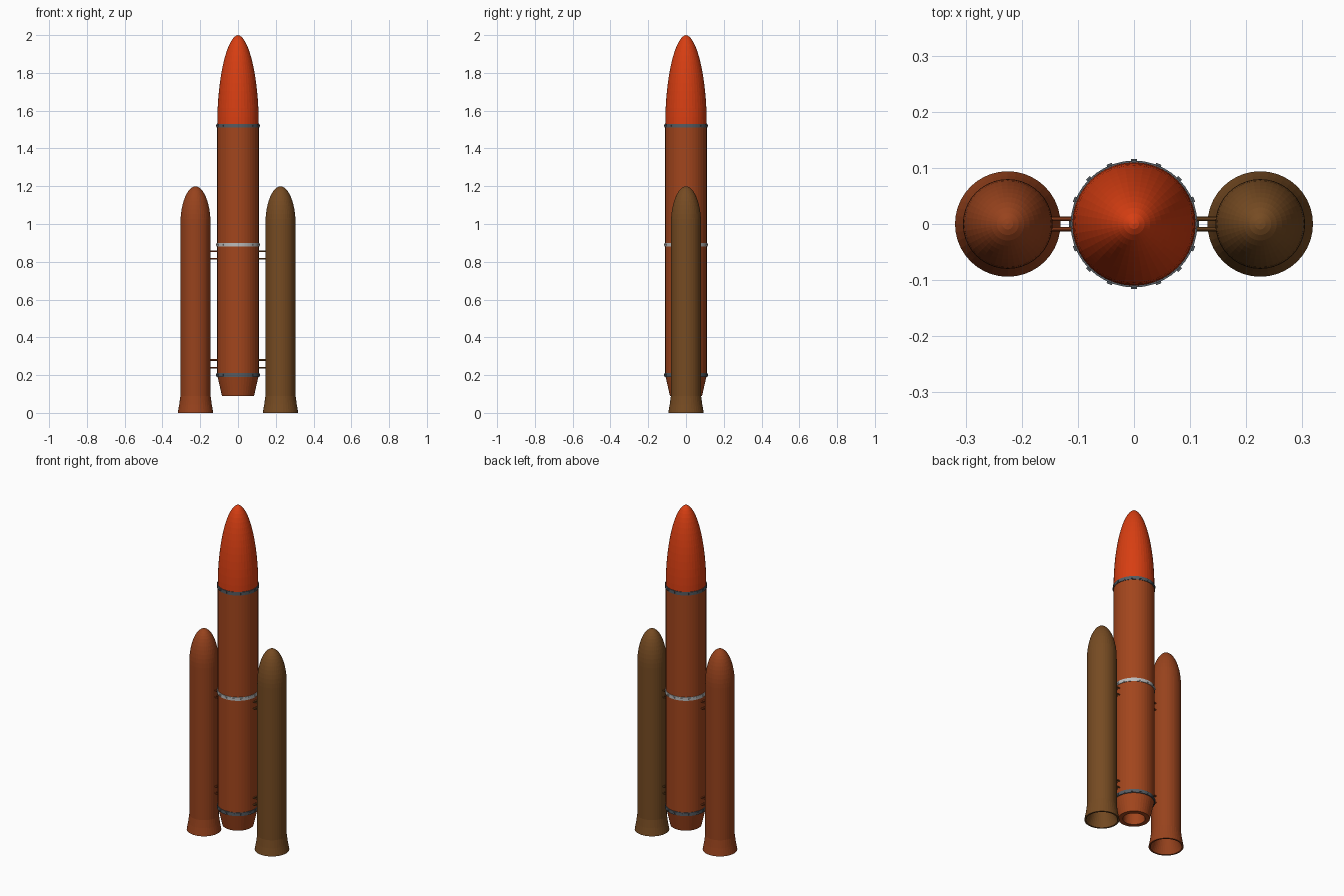
import bpy, bmesh, math
from mathutils import Matrix, Vector

if "Cube" in bpy.data.objects:
    bpy.data.objects.remove(bpy.data.objects["Cube"])

SEG = 40


def material(name, rgb):
    m = bpy.data.materials.new(name)
    m.diffuse_color = (*rgb, 1)
    m.use_nodes = True
    m.node_tree.nodes["Principled BSDF"].inputs["Base Color"].default_value = m.diffuse_color
    return m


NOSE = material("nose_red", (0.68, 0.048, 0.006))
CORE = material("core_rust", (0.36, 0.06, 0.012))
LEFT = material("left_rust", (0.31, 0.055, 0.012))
RIGHT = material("right_brown", (0.18, 0.07, 0.016))
DARK = material("dark_steel", (0.09, 0.105, 0.12))
LIGHT = material("light_steel", (0.5, 0.5, 0.5))


def finish(bm, name, mat):
    bmesh.ops.recalc_face_normals(bm, faces=bm.faces)
    me = bpy.data.meshes.new(name)
    bm.to_mesh(me)
    bm.free()
    me.materials.append(mat)
    ob = bpy.data.objects.new(name, me)
    bpy.context.collection.objects.link(ob)
    return ob


def lathe(name, profile, mat, x=0, closed=False):
    """Spin (radius, z) points around a vertical axis at x."""
    bm = bmesh.new()
    pts = profile + profile[:1] if closed else profile
    vs = [bm.verts.new((r, 0, z)) for r, z in pts]
    es = [bm.edges.new(p) for p in zip(vs, vs[1:])]
    bmesh.ops.spin(bm, geom=vs + es, cent=(0, 0, 0), axis=(0, 0, 1),
                   angle=2 * math.pi, steps=SEG)
    bmesh.ops.remove_doubles(bm, verts=bm.verts, dist=1e-5)
    bmesh.ops.translate(bm, verts=bm.verts, vec=(x, 0, 0))
    return finish(bm, name, mat)


def dome(r, z0, z1, n, power):
    """Rounded nose profile, from its base to its tip."""
    out = []
    for i in range(n + 1):
        t = math.sin(math.pi / 2 * i / n)
        out.append((r * max(0, 1 - t * t) ** power if i < n else 0, z0 + (z1 - z0) * t))
    return out


# Core stage with tapered, recessed tail, and its nose cone
lathe("core_body", [(0, 0.17), (0.05, 0.17), (0.06, 0.09), (0.085, 0.09),
                    (0.11, 0.2), (0.11, 0.89), (0.11, 1.52)], CORE)
lathe("nose_cone", dome(0.11, 1.52, 2.0, 16, 0.54), NOSE)

# Joint bands with raised bolts
for label, z, mat in (("lower", 0.2, DARK), ("middle", 0.89, LIGHT), ("upper", 1.52, DARK)):
    lathe(label + "_band", [(0.106, z - 0.01), (0.113, z - 0.01),
                            (0.113, z + 0.01), (0.106, z + 0.01)], mat, closed=True)
    bm = bmesh.new()
    for i in range(16):
        m = (Matrix.Rotation(2 * math.pi * i / 16, 4, 'Z')
             @ Matrix.Translation((0.1125, 0, z))
             @ Matrix.Diagonal((0.007, 0.01, 0.01, 1)))
        bmesh.ops.create_cube(bm, size=1, matrix=m)
    finish(bm, label + "_band_bolts", mat)

# Side boosters with flared skirts, and the rods that hold them
for side, sx, mat in (("left", -1, LEFT), ("right", 1, RIGHT)):
    lathe(side + "_booster", [(0, 0.1), (0.05, 0.1), (0.085, 0), (0.094, 0),
                              (0.086, 0.045), (0.08, 0.09)]
          + dome(0.08, 1.0, 1.2, 12, 0.52), mat, x=0.225 * sx)
    bm = bmesh.new()
    for z in (0.26, 0.835):
        for dz in (-0.02, 0.02):
            for y in (-0.009, 0.009):
                m = (Matrix.Translation(Vector((0.13 * sx, y, z + dz)))
                     @ Matrix.Rotation(math.pi / 2, 4, 'Y'))
                bmesh.ops.create_cone(bm, cap_ends=True, segments=8, radius1=0.004,
                                      radius2=0.004, depth=0.07, matrix=m)
    finish(bm, side + "_booster_struts", mat)
